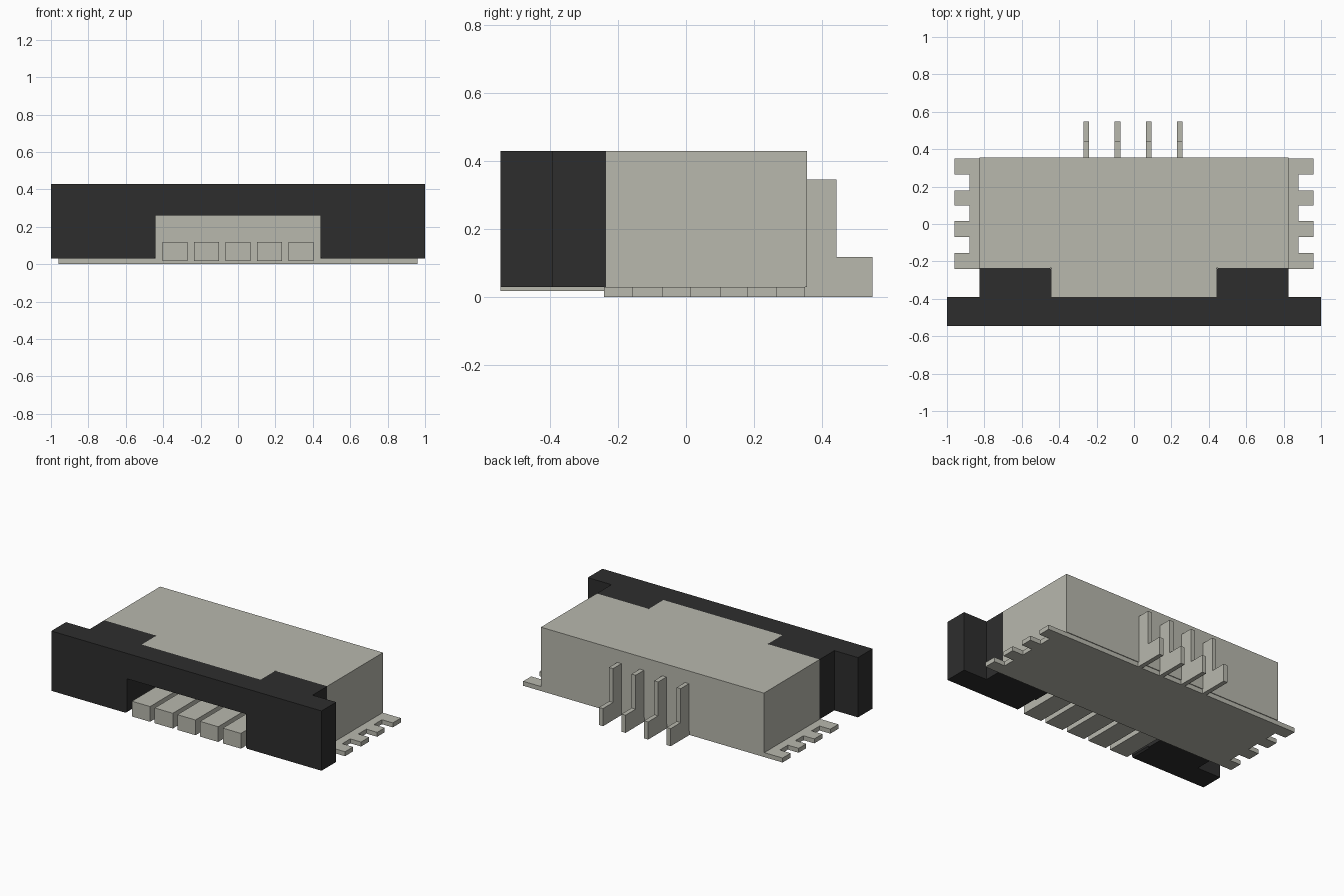
import bpy
import bmesh

if "Cube" in bpy.data.objects:
    bpy.data.objects.remove(bpy.data.objects["Cube"], do_unlink=True)


def material(name, rgb):
    m = bpy.data.materials.new(name)
    m.use_nodes = True
    colour = (*rgb, 1.0)
    m.diffuse_color = colour
    m.node_tree.nodes["Principled BSDF"].inputs["Base Color"].default_value = colour
    return m


BEIGE = material("warm grey plastic", (0.48, 0.48, 0.42))
BLACK = material("black plastic", (0.027, 0.027, 0.027))


def prism(name, outline, axis, lo, hi, mat):
    """Extrude a 2D outline along an axis from lo to hi."""
    place = {"x": lambda a, b, t: (t, a, b),
             "y": lambda a, b, t: (a, t, b),
             "z": lambda a, b, t: (a, b, t)}[axis]
    bm = bmesh.new()
    face = bm.faces.new([bm.verts.new(place(a, b, lo)) for a, b in outline])
    out = bmesh.ops.extrude_face_region(bm, geom=[face])
    shift = place(0, 0, hi - lo)
    verts = [v for v in out["geom"] if isinstance(v, bmesh.types.BMVert)]
    bmesh.ops.translate(bm, verts=verts, vec=shift)
    bmesh.ops.recalc_face_normals(bm, faces=bm.faces)
    mesh = bpy.data.meshes.new(name)
    bm.to_mesh(mesh)
    bm.free()
    mesh.materials.append(mat)
    obj = bpy.data.objects.new(name, mesh)
    bpy.context.collection.objects.link(obj)
    return obj


def box(name, x, y, z, mat):
    return prism(name, [(x[0], y[0]), (x[1], y[0]), (x[1], y[1]), (x[0], y[1])],
                 "z", z[0], z[1], mat)


def mirrored(half):
    """Close a right-hand outline with its mirror image."""
    return half + [(-a, b) for a, b in reversed(half)]


W, TOP, BASE = 0.825, 0.43, 0.03      # housing half width, top, underside
SLOT, CH = 0.44, 0.01                 # slot half width, corner chamfer
FRONT, BAR, STEP, BACK = -0.545, -0.39, -0.235, 0.355

# Housing body and the roof tongue that covers the contact slot
box("housing", (-W, W), (STEP, BACK), (BASE, TOP), BEIGE)
box("housing_tongue", (-SLOT, SLOT), (BAR, STEP), (0.26, TOP), BEIGE)

# Locking bar with the slot cut out of its lower edge
prism("locking_bar", mirrored([(SLOT, 0.26), (SLOT, BASE + CH), (SLOT + CH, BASE),
                               (1.0, BASE), (1.0, TOP)]), "y", FRONT, BAR, BLACK)

# Locking bar ears on both sides of the tongue
for side, label in ((1, "left"), (-1, "right")):
    ear = [(SLOT, BAR), (W, BAR), (W, STEP), (SLOT + CH, STEP), (SLOT, STEP - CH)]
    prism(f"bar_ear_{label}", [(side * a, b) for a, b in ear], "z", BASE, TOP, BLACK)

# Base plate with four solder teeth on each end
half = [(0.88, -0.15)]
TEETH = [(-0.24, -0.155), (-0.07, 0.015), (0.10, 0.18), (0.265, 0.35)]
half = []
for i, (a, b) in enumerate(TEETH):
    half += [] if i == 0 else [(0.88, a)]
    half += [(0.96, a), (0.96, b)]
    half += [] if i == 3 else [(0.88, b)]
prism("base_plate", mirrored(half), "z", 0.0, BASE, BEIGE)

# Contact fingers in the slot
for i in range(5):
    x = (i - 2) * 0.168
    box(f"contact_finger_{i + 1}", (x - 0.067, x + 0.067), (FRONT, STEP),
        (0.018, 0.12), BEIGE)

# Stepped pins along the back
pin = [(BACK - 0.01, 0.0), (0.548, 0.0), (0.548, 0.118), (0.442, 0.118),
       (0.442, 0.345), (BACK - 0.01, 0.345)]
for i in range(4):
    x = -0.005 + (i - 1.5) * 0.167
    prism(f"back_pin_{i + 1}", pin, "x", x - 0.015, x + 0.015, BEIGE)
